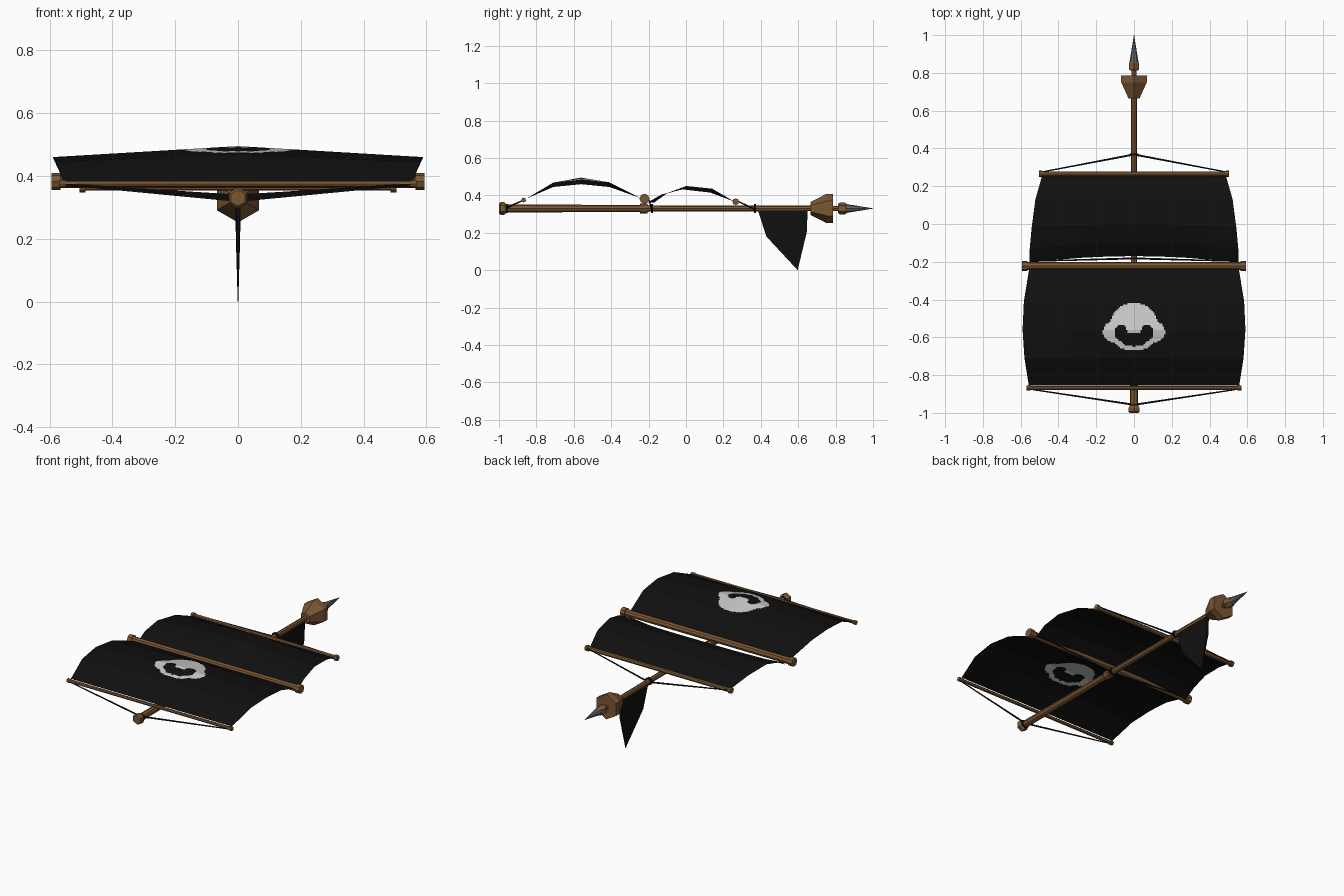
import bpy, bmesh, math
from mathutils import Vector

if "Cube" in bpy.data.objects:
    bpy.data.objects.remove(bpy.data.objects["Cube"])


def material(name, rgb):
    m = bpy.data.materials.new(name)
    m.diffuse_color = (*rgb, 1)
    m.use_nodes = True
    m.node_tree.nodes["Principled BSDF"].inputs["Base Color"].default_value = m.diffuse_color
    return m


WOOD = material("brown wood", (0.20, 0.095, 0.034))
CLOTH = material("black cloth", (0.005, 0.005, 0.005))
PALE = material("pale paint", (0.60, 0.60, 0.60))
METAL = material("grey metal", (0.13, 0.13, 0.14))
ROPE = material("dark rope", (0.008, 0.008, 0.008))
MZ = 0.33  # mast height


def make(name, verts, faces, *mats):
    me = bpy.data.meshes.new(name)
    me.from_pydata(verts, [], faces)
    for m in mats:
        me.materials.append(m)
    ob = bpy.data.objects.new(name, me)
    bpy.context.collection.objects.link(ob)
    return ob


def turned(name, a, b, profile, sides, mat):
    """Faceted turned part from a to b; profile = (fraction along, radius)."""
    a, b = Vector(a), Vector(b)
    d = (b - a).normalized()
    up = Vector((0, 0, 1))
    u = d.cross(up).normalized()
    w = u.cross(d)
    verts, faces = [], []
    for t, r in profile:
        for k in range(sides):
            q = 2 * math.pi * k / sides
            verts.append(a.lerp(b, t) + (u * math.sin(q) + w * math.cos(q)) * r)
    for i in range(len(profile) - 1):
        for k in range(sides):
            n = (k + 1) % sides
            faces.append((i * sides + k, i * sides + n,
                          (i + 1) * sides + n, (i + 1) * sides + k))
    faces.append(tuple(range(sides))[::-1])
    faces.append(tuple(range(len(verts) - sides, len(verts))))
    ob = make(name, verts, faces, mat)
    bm = bmesh.new()
    bm.from_mesh(ob.data)
    bmesh.ops.recalc_face_normals(bm, faces=bm.faces)
    bm.to_mesh(ob.data)
    bm.free()
    return ob


def along_mast(name, y0, y1, profile, sides=8, mat=WOOD):
    return turned(name, (0, y0, MZ), (0, y1, MZ), profile, sides, mat)


# Mast and its fittings
along_mast("lower_mast", -0.98, -0.20, [(0, 0.021), (1, 0.019)])
along_mast("upper_mast", -0.20, 0.87, [(0, 0.017), (1, 0.014)])
along_mast("mast_foot", -1.0, -0.962,
           [(0, 0.026), (0.2, 0.034), (0.7, 0.034), (1, 0.026)], 6)
along_mast("mast_collar", -0.245, -0.205, [(0, 0.026), (1, 0.026)])
along_mast("crows_nest", 0.665, 0.787,
           [(0, 0.034), (0.7, 0.078), (1, 0.078)], 6)
along_mast("top_collar", 0.812, 0.86,
           [(0, 0.024), (0.2, 0.031), (0.8, 0.031), (1, 0.024)], 6)
along_mast("mast_spike", 0.855, 1.0, [(0, 0.024), (1, 0.0008)], 8, METAL)


# Yards with end caps
def yard(name, y, z, half, r, cap_r, cap_len):
    turned(name, (-half, y, z), (half, y, z), [(0, r), (1, r)], 8, WOOD)
    for s, side in ((-1, "left"), (1, "right")):
        turned(f"{name}_cap_{side}", (s * (half - cap_len), y, z),
               (s * (half + 0.004), y, z), [(0, cap_r), (1, cap_r)], 8, WOOD)


yard("main_yard", -0.222, 0.382, 0.59, 0.021, 0.027, 0.025)
yard("lower_yard", -0.868, 0.375, 0.565, 0.010, 0.013, 0.016)
yard("top_yard", 0.266, 0.366, 0.50, 0.013, 0.018, 0.014)


def interp(pts, t):
    for (a, va), (b, vb) in zip(pts, pts[1:]):
        if t <= b:
            return va + (vb - va) * (t - a) / (b - a)
    return pts[-1][1]


def face_emblem(x, y):
    """Simple pale mask: dome and cheeks with dark hollows."""
    x = abs(x)
    dome = (x / 0.125) ** 2 + ((y + 0.53) / 0.112) ** 2 < 1
    cheek = ((x - 0.09) / 0.075) ** 2 + ((y + 0.57) / 0.06) ** 2 < 1
    jaw = (x / 0.105) ** 2 + ((y + 0.61) / 0.062) ** 2 < 1
    socket = ((x - 0.068) / 0.034) ** 2 + ((y + 0.575) / 0.042) ** 2 < 1
    mouth = (x / 0.07) ** 2 + ((y + 0.612) / 0.036) ** 2 < 1
    return (dome or cheek or jaw) and not (socket or mouth)


def sail(name, rows, xs, ys, sag=0.0, emblem=None):
    """rows = (y, half width, edge height, centre height)."""
    wid = [(r[0], r[1]) for r in rows]
    edge = [(r[0], r[2]) for r in rows]
    mid = [(r[0], r[3]) for r in rows]
    y0, y1 = rows[0][0], rows[-1][0]
    verts = []
    for y in ys:
        for f in xs:
            z0 = interp(edge, y)
            z = z0 + (interp(mid, y) - z0) * (1 - abs(f))
            dy = sag * (1 - f * f) * (y1 - y) / (y1 - y0)
            verts.append((f * interp(wid, y), y + dy, z))
    n = len(xs)
    faces = [(j * n + i, j * n + i + 1, (j + 1) * n + i + 1, (j + 1) * n + i)
             for j in range(len(ys) - 1) for i in range(n - 1)]
    ob = make(name, verts, faces, CLOTH, PALE)
    if emblem:
        for p in ob.data.polygons:
            p.material_index = int(emblem(p.center.x, p.center.y))


# Main sail with a fine middle patch for the painted face
main_rows = [(-0.855, 0.557, 0.382, 0.382), (-0.71, 0.58, 0.445, 0.468),
             (-0.56, 0.59, 0.460, 0.495), (-0.41, 0.583, 0.445, 0.470),
             (-0.238, 0.555, 0.384, 0.384)]
fine_x = [i * 0.0142 for i in range(-21, 22)]
fine_y = [-0.71 + i * 0.0083333 for i in range(37)]
sail("main_sail", main_rows, [-1, -0.6] + fine_x + [0.6, 1],
     [-0.855] + fine_y[:-1] + [-0.41, -0.238], emblem=face_emblem)

# Top sail with a curved free foot
top_rows = [(-0.205, 0.553, 0.362, 0.362), (-0.13, 0.552, 0.405, 0.412),
            (-0.02, 0.542, 0.432, 0.450), (0.13, 0.522, 0.415, 0.436),
            (0.256, 0.486, 0.368, 0.368)]
sail("top_sail", top_rows, [i / 4 for i in range(-4, 5)],
     [r[0] for r in top_rows], sag=0.035)

# Hanging pennant, tapering in thickness towards its tip
outline = [(0.385, 0.318, 0.008), (0.53, 0.318, 0.008), (0.65, 0.318, 0.008),
           (0.646, 0.205, 0.007), (0.597, 0.0, 0.001), (0.43, 0.18, 0.005)]
pv = [(s * t, y, z) for s in (-1, 1) for y, z, t in outline]
pf = [tuple(range(6))[::-1], tuple(range(6, 12))]
pf += [(k, (k + 1) % 6, 6 + (k + 1) % 6, 6 + k) for k in range(6)]
make("pennant", pv, pf, CLOTH)

# Ropes from the yard ends to the mast, with lashings round the mast
for name, end, knot in (("top_rope", (0.49, 0.275, 0.37), (0, 0.368, 0.325)),
                        ("middle_rope", (0.54, -0.197, 0.372), (0, -0.182, 0.322)),
                        ("lower_rope", (0.56, -0.873, 0.373), (0, -0.957, 0.335))):
    for s, side in ((-1, "left"), (1, "right")):
        turned(f"{name}_{side}", (s * end[0], end[1], end[2]), knot,
               [(0, 0.0035), (1, 0.0055)], 5, ROPE)
    along_mast(name + "_lashing", knot[1] - 0.005, knot[1] + 0.005,
               [(0, 0.024), (1, 0.024)], 8, ROPE)
